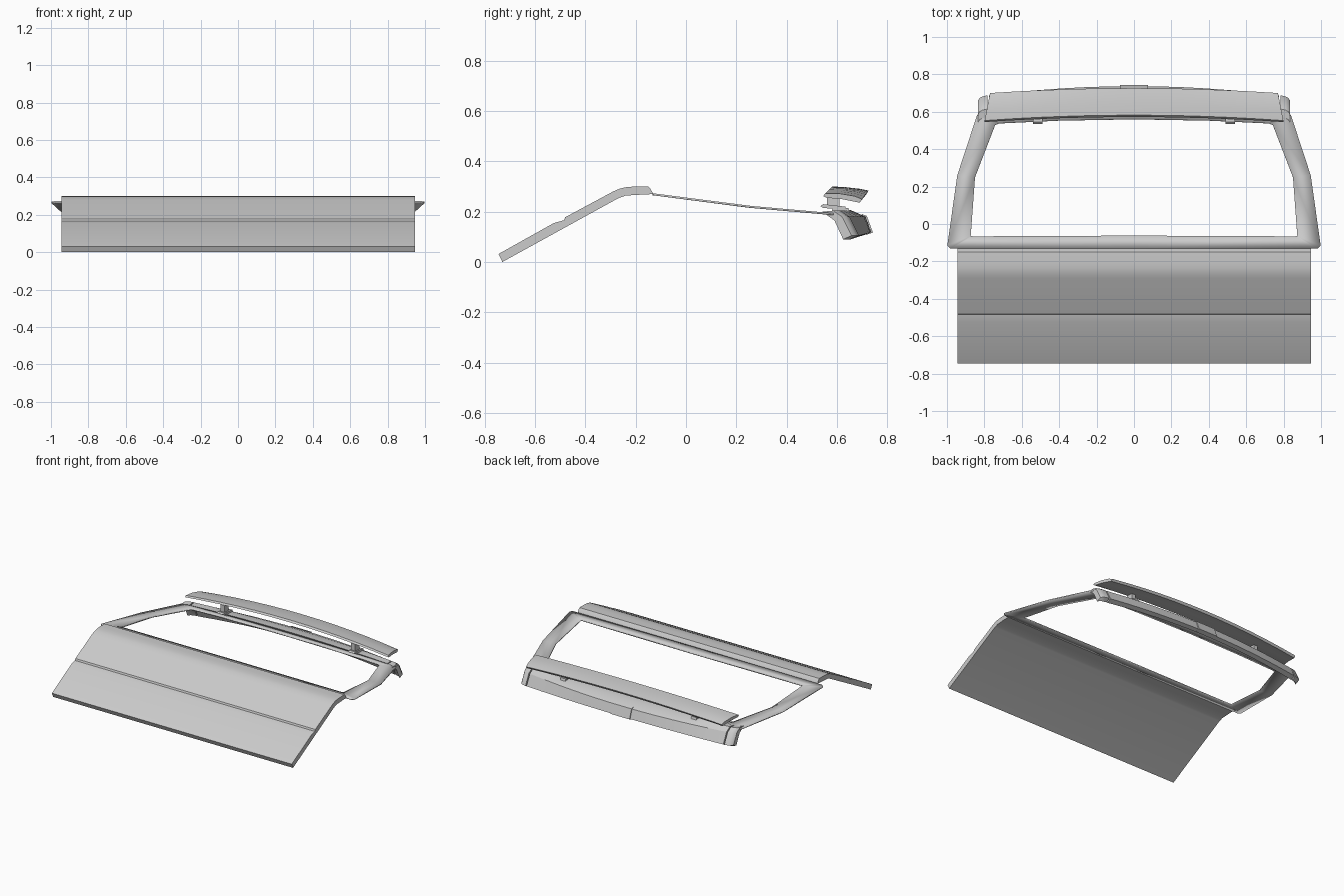
import bpy, bmesh
from math import radians

old = bpy.data.objects.get("Cube")
if old:
    bpy.data.objects.remove(old, do_unlink=True)

paint = bpy.data.materials.new("light grey paint")
paint.use_nodes = True
grey = (0.6, 0.6, 0.6, 1)
paint.diffuse_color = grey
paint.node_tree.nodes["Principled BSDF"].inputs["Base Color"].default_value = grey


def finish(name, bm, angle=30):
    bmesh.ops.recalc_face_normals(bm, faces=bm.faces)
    mesh = bpy.data.meshes.new(name)
    bm.to_mesh(mesh)
    bm.free()
    mesh.materials.append(paint)
    ob = bpy.data.objects.new(name, mesh)
    bpy.context.collection.objects.link(ob)
    bpy.ops.object.select_all(action="DESELECT")
    ob.select_set(True)
    bpy.context.view_layer.objects.active = ob
    bpy.ops.object.shade_smooth_by_angle(angle=radians(angle))
    return ob


def loft(name, sections):
    """Skin closed cross-sections of equal length and cap both ends."""
    bm = bmesh.new()
    rings = [[bm.verts.new(p) for p in s] for s in sections]
    n = len(rings[0])
    for a, b in zip(rings, rings[1:]):
        for i in range(n):
            j = (i + 1) % n
            bm.faces.new((a[i], a[j], b[j], b[i]))
    bm.faces.new(rings[0])
    bm.faces.new(rings[-1])
    return finish(name, bm)


def extrude_x(name, profile, x0, x1):
    return loft(name, [[(x, y, z) for y, z in profile] for x in (x0, x1)])


def bowed(name, end, centre, half, taper=0, steps=12):
    """Loft across x, blending from the end profile to the centre profile."""
    sections = []
    for k in range(steps + 1):
        u = 2 * k / steps - 1
        t = 1 - u * u
        back = max(p[0] for p in end)
        front = min(p[0] for p in end)
        sections.append([
            (u * (half - taper * (e[0] - front) / (back - front)),
             e[0] + (c[0] - e[0]) * t, e[1] + (c[1] - e[1]) * t)
            for e, c in zip(end, centre)])
    return loft(name, sections)


# Lower door panel with its crease and rolled upper edge
extrude_x("lower_panel", [
    (-0.745, 0.032), (-0.525, 0.155), (-0.485, 0.166), (-0.48, 0.178),
    (-0.29, 0.28), (-0.262, 0.292), (-0.235, 0.298), (-0.2, 0.3), (-0.15, 0.3),
    (-0.142, 0.292), (-0.13, 0.27), (-0.19, 0.267), (-0.24, 0.264),
    (-0.27, 0.253), (-0.73, 0.0)], -0.945, 0.945)


# Window frame: one half ring, mirrored and thickened
def frame_z(y):
    if y < 0.25:
        return 0.273 - (y + 0.13) * 0.13
    return 0.2236 - (y - 0.25) * 0.088


outer = [(0, -0.132), (0.982, -0.13), (0.998, -0.115), (0.945, 0.26),
         (0.84, 0.58), (0.825, 0.6), (0.42, 0.615), (0, 0.622)]
inner = [(0, -0.062), (0.86, -0.066), (0.873, -0.064), (0.85, 0.25),
         (0.742, 0.53), (0.72, 0.538), (0.4, 0.553), (0, 0.56)]
bm = bmesh.new()
rows = [[bm.verts.new((x, y, frame_z(y))) for x, y in line] for line in (outer, inner)]
for i in range(len(outer) - 1):
    bm.faces.new((rows[0][i], rows[0][i + 1], rows[1][i + 1], rows[1][i]))
frame = finish("window_frame", bm)
mirror = frame.modifiers.new("mirror", "MIRROR")
mirror.use_clip = True
solid = frame.modifiers.new("thickness", "SOLIDIFY")
solid.thickness = 0.008

# Rear lip folding down from the upper bar
lip_end = [(0.572, 0.2), (0.615, 0.204), (0.65, 0.18), (0.688, 0.105),
           (0.655, 0.09), (0.62, 0.165), (0.585, 0.19)]
lip_mid = [(0.59, 0.208), (0.655, 0.206), (0.715, 0.18), (0.737, 0.118),
           (0.71, 0.108), (0.68, 0.17), (0.6, 0.192)]
bowed("rear_lip", lip_end, lip_mid, 0.775)
extrude_x("centre_catch", [(0.7, 0.19), (0.719, 0.183), (0.743, 0.117), (0.715, 0.107)],
          -0.075, 0.075)

# Wing above the lip, raised and set back in the middle
wing_end = [(0.545, 0.262), (0.553, 0.272), (0.61, 0.272), (0.67, 0.262),
            (0.7, 0.25), (0.69, 0.236), (0.62, 0.25), (0.56, 0.255)]
wing_mid = [(0.572, 0.288), (0.582, 0.3), (0.63, 0.298), (0.69, 0.291),
            (0.726, 0.284), (0.716, 0.268), (0.65, 0.28), (0.59, 0.284)]
bowed("wing", wing_end, wing_mid, 0.8, taper=0.03)

for side, s in (("left", 1), ("right", -1)):
    # Rounded corner caps beside the lip
    loft(side + "_corner_cap", [
        [(s * x, y - dy, z) for y, z in lip_end]
        for x, dy in ((0.783, 0.0), (0.81, 0.006), (0.825, 0.014), (0.835, 0.03))])
    # Wing mounts: sloping foot, stem and base block
    extrude_x(side + "_mount_foot", [(0.535, 0.222), (0.545, 0.23), (0.635, 0.22),
                                     (0.635, 0.207), (0.545, 0.215)], s * 0.49, s * 0.54)
    extrude_x(side + "_mount_stem", [(0.56, 0.222), (0.56, 0.277), (0.61, 0.28),
                                     (0.61, 0.218)], s * 0.5, s * 0.53)
    extrude_x(side + "_mount_base", [(0.585, 0.19), (0.58, 0.215), (0.645, 0.215),
                                     (0.65, 0.2)], s * 0.495, s * 0.535)
